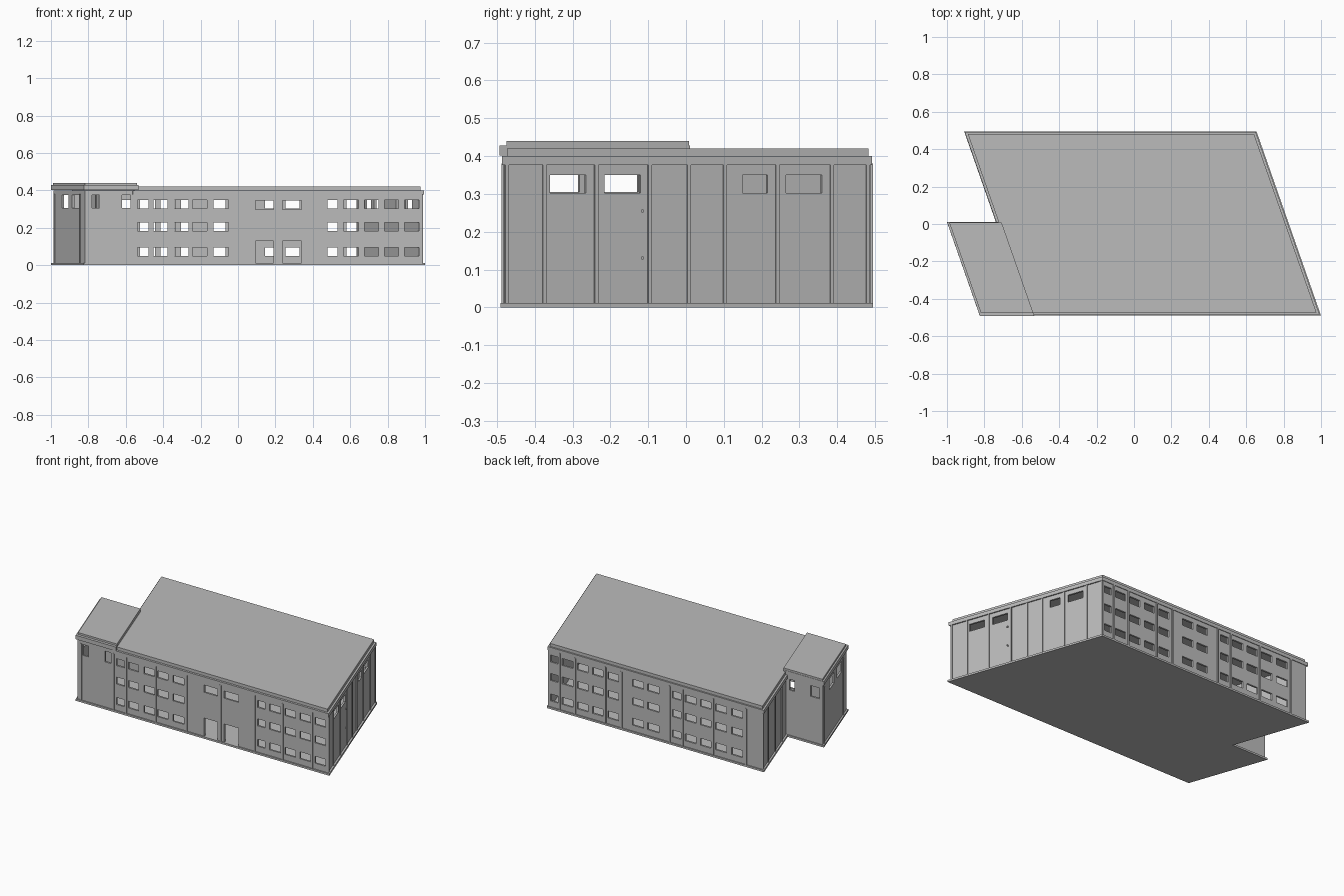
import bpy, bmesh
from mathutils import Vector

cube = bpy.data.objects.get("Cube")
if cube:
    bpy.data.objects.remove(cube, do_unlink=True)

SKEW = -0.35      # sideways shift of the plan per unit of depth
WALL_TOP = 0.40
BASE_TOP = 0.012

concrete = bpy.data.materials.new("concrete_grey")
concrete.use_nodes = True
GREY = (0.5, 0.5, 0.5, 1)
concrete.diffuse_color = GREY
concrete.node_tree.nodes["Principled BSDF"].inputs["Base Color"].default_value = GREY


def plan(u, y):
    return Vector((u + SKEW * y, y, 0))


def slanted_rect(u0, u1, y0, y1):
    return [plan(u0, y0), plan(u1, y0), plan(u1, y1), plan(u0, y1)]


def add_prism(bm, points, z0, z1):
    low = [bm.verts.new((p.x, p.y, z0)) for p in points]
    high = [bm.verts.new((p.x, p.y, z1)) for p in points]
    bm.faces.new(low[::-1])
    bm.faces.new(high)
    for i in range(len(points)):
        j = (i + 1) % len(points)
        bm.faces.new((low[i], low[j], high[j], high[i]))


def finish(bm, name):
    mesh = bpy.data.meshes.new(name)
    bmesh.ops.recalc_face_normals(bm, faces=bm.faces)
    bm.to_mesh(mesh)
    bm.free()
    mesh.materials.append(concrete)
    ob = bpy.data.objects.new(name, mesh)
    bpy.context.collection.objects.link(ob)
    return ob


def slab(name, points, z0, z1):
    bm = bmesh.new()
    add_prism(bm, points, z0, z1)
    return finish(bm, name)


# Openings: (start, end, bottom, top) along each wall
ROWS = [(0.05, 0.095), (0.183, 0.228), (0.303, 0.348)]


def columns(spans, rows=ROWS):
    return [(a, b, lo, hi) for a, b in spans for lo, hi in rows]


ANNEX_ROW = [(0.305, 0.375)]
SIDE_ROW = [(0.303, 0.35)]
front_openings = columns([
    (-0.537, -0.479), (-0.452, -0.377), (-0.34, -0.265), (-0.243, -0.165), (-0.13, -0.05),
    (0.479, 0.532), (0.564, 0.644), (0.676, 0.752), (0.783, 0.858), (0.89, 0.968)])
entrances = [(0.094, 0.19), (0.238, 0.34)]
front_openings += columns(entrances, [(BASE_TOP, 0.13), (0.298, 0.345)])
front_openings += columns([(-0.78, -0.74), (-0.62, -0.575)], ANNEX_ROW)
back_openings = columns([
    (0.58, 0.633), (0.473, 0.55), (0.364, 0.44), (0.255, 0.33), (0.145, 0.22),
    (-0.037, 0.043), (-0.146, -0.066),
    (-0.305, -0.245), (-0.414, -0.336), (-0.523, -0.445), (-0.634, -0.554), (-0.75, -0.67)])
right_openings = columns([(-0.36, -0.265), (-0.215, -0.12), (0.15, 0.215), (0.265, 0.36)], SIDE_ROW)
annex_back_openings = columns([(-0.965, -0.9), (-0.785, -0.748)], ANNEX_ROW)
annex_side_openings = columns([(-0.23, -0.13), (-0.385, -0.285)], ANNEX_ROW)

# Wall line, counter-clockwise from the front left corner
FRONT, BACK, RIGHT, LEFT, ANNEX, STEP = -0.482, 0.488, 0.815, -0.722, -0.986, 0.004
corners = [plan(ANNEX, FRONT), plan(RIGHT, FRONT), plan(RIGHT, BACK),
           plan(LEFT, BACK), plan(LEFT, STEP), plan(ANNEX, STEP)]

# Each wall: axis its positions are measured on, openings, rib positions
walls = [
    (0, front_openings, [-0.79, -0.555, -0.465, -0.255, -0.03, 0.214, 0.46, 0.66, 0.874]),
    (1, right_openings, [-0.475, -0.375, -0.238, -0.097, 0.007, 0.102, 0.241, 0.385, 0.48]),
    (0, back_openings, [0.565, 0.455, 0.237, 0.12, -0.225, -0.32, -0.54, -0.775]),
    (1, [], [0.102, 0.241, 0.385, 0.48]),
    (0, annex_back_openings, []),
    (1, annex_side_openings, [-0.41, -0.02]),
]


def along(p, q, axis, s):
    return p.lerp(q, (s - p[axis]) / (q[axis] - p[axis]))


# Outer walls: grid of cells with the openings left out, then thickened inwards
levels = sorted({BASE_TOP, WALL_TOP} | {z for w in walls for o in w[1] for z in o[2:]})
bm = bmesh.new()
for i, (axis, openings, _) in enumerate(walls):
    p, q = corners[i], corners[(i + 1) % len(corners)]
    stops = sorted({p[axis], q[axis]} | {s for o in openings for s in o[:2]},
                   reverse=p[axis] > q[axis])
    for s0, s1 in zip(stops, stops[1:]):
        for z0, z1 in zip(levels, levels[1:]):
            s, z = (s0 + s1) / 2, (z0 + z1) / 2
            if any(a < s < b and lo < z < hi for a, b, lo, hi in openings):
                continue
            a, b = along(p, q, axis, s0), along(p, q, axis, s1)
            bm.faces.new([bm.verts.new((c.x, c.y, h)) for c, h in
                          ((a, z0), (b, z0), (b, z1), (a, z1))])
bmesh.ops.remove_doubles(bm, verts=bm.verts, dist=0.0001)
shell = finish(bm, "outer_walls")
thick = shell.modifiers.new("thickness", 'SOLIDIFY')
thick.thickness = 0.012
thick.offset = -1
thick.use_even_offset = True

# Thin vertical ribs between the wall panels
bm = bmesh.new()
for i, (axis, _, ribs) in enumerate(walls):
    p, q = corners[i], corners[(i + 1) % len(corners)]
    t = (q - p).normalized()
    n = Vector((t.y, -t.x, 0))
    for s in ribs:
        c = along(p, q, axis, s)
        add_prism(bm, [c - t * 0.005 - n * 0.003, c - t * 0.005 + n * 0.006,
                       c + t * 0.005 + n * 0.006, c + t * 0.005 - n * 0.003], BASE_TOP, 0.38)
finish(bm, "wall_ribs")

# Base slab
slab("base_slab", [plan(-0.9965, -0.49), plan(0.8285, -0.49), plan(0.8285, 0.495),
                   plan(-0.735, 0.495), plan(-0.735, 0.01), plan(-0.9965, 0.01)], 0, BASE_TOP)

# Stepped roofs
slab("main_roof_fascia", slanted_rect(-0.733, 0.823, -0.487, 0.492), 0.377, 0.4)
slab("main_roof", slanted_rect(-0.72, 0.81, -0.473, 0.482), 0.4, 0.42)
slab("annex_roof_fascia", slanted_rect(-0.996, -0.705, -0.493, 0.01), 0.402, 0.428)
slab("annex_roof", slanted_rect(-0.985, -0.705, -0.475, 0.008), 0.428, 0.44)

# Small wall lamps on the right wall
for k, z in enumerate((0.13, 0.255)):
    slab(f"wall_lamp_{k + 1}", slanted_rect(0.81, 0.825, -0.118, -0.112), z - 0.004, z + 0.004)
